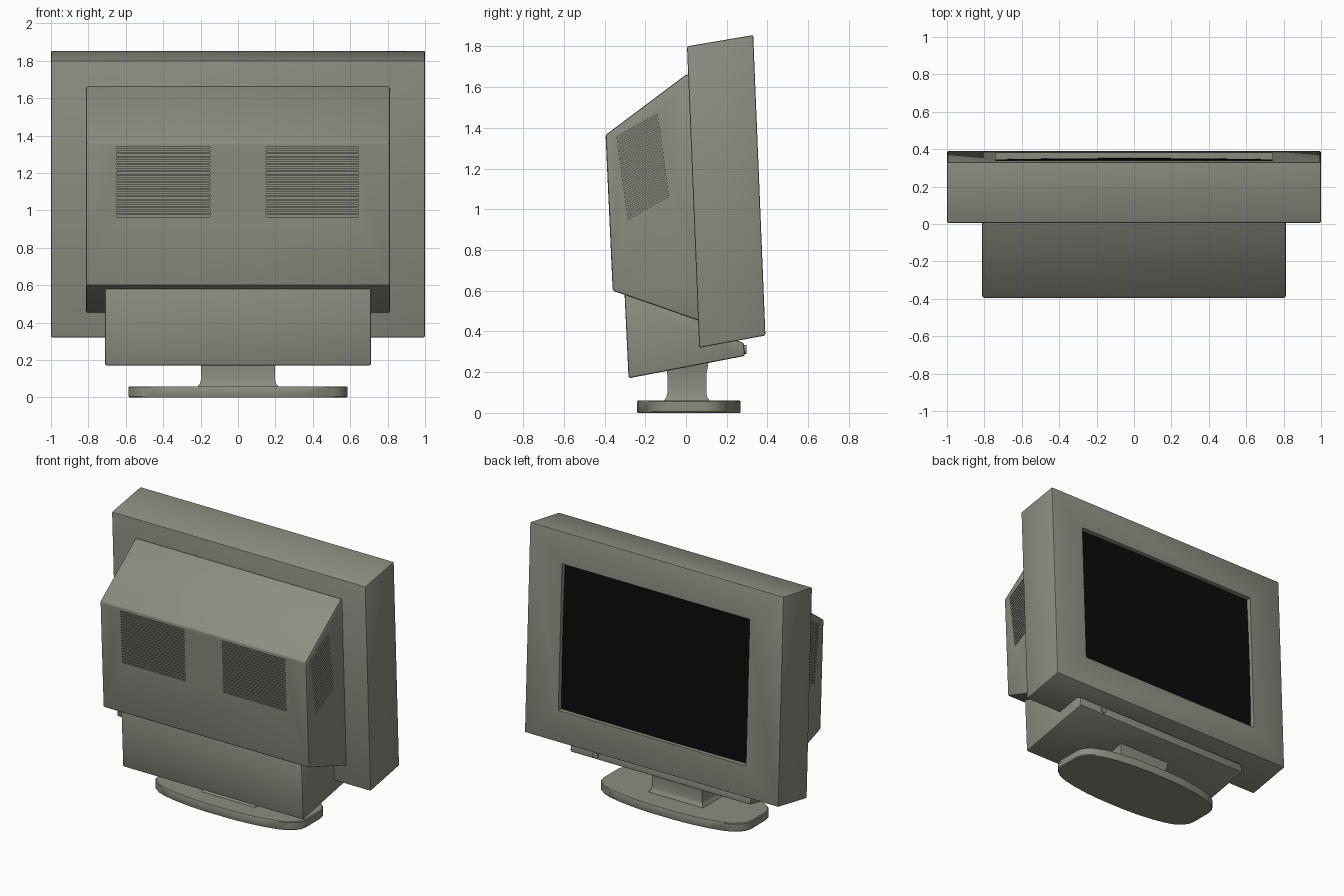
import bpy, bmesh, math
from mathutils import Vector

if "Cube" in bpy.data.objects:
    bpy.data.objects.remove(bpy.data.objects["Cube"])


def material(name, rgb):
    m = bpy.data.materials.new(name)
    m.diffuse_color = (*rgb, 1)
    m.use_nodes = True
    m.node_tree.nodes["Principled BSDF"].inputs["Base Color"].default_value = m.diffuse_color
    return m


GREY = material("warm_grey_plastic", (0.27, 0.265, 0.22))
BLACK = material("black_glass", (0.003, 0.003, 0.003))


def prism(bm, pts, x0, x1):
    """Extrude a (y, z) outline from x0 to x1."""
    a = [bm.verts.new((x0, y, z)) for y, z in pts]
    b = [bm.verts.new((x1, y, z)) for y, z in pts]
    n = len(pts)
    bm.faces.new(a)
    bm.faces.new(b[::-1])
    for i in range(n):
        bm.faces.new((a[i], b[i], b[(i + 1) % n], a[(i + 1) % n]))


def finish(name, bm, mat, bevel=0.0, smooth=True):
    bmesh.ops.recalc_face_normals(bm, faces=bm.faces[:])
    if bevel:
        bmesh.ops.bevel(bm, geom=bm.edges[:], offset=bevel, segments=2,
                        profile=0.5, affect='EDGES')
    me = bpy.data.meshes.new(name)
    bm.to_mesh(me)
    bm.free()
    me.materials.append(mat)
    ob = bpy.data.objects.new(name, me)
    bpy.context.scene.collection.objects.link(ob)
    if smooth:
        shade(ob)
    return ob


def shade(ob):
    bpy.ops.object.select_all(action='DESELECT')
    ob.select_set(True)
    bpy.context.view_layer.objects.active = ob
    bpy.ops.object.shade_smooth_by_angle(angle=math.radians(30))


def cut(ob, cutter_bm):
    """Subtract the cutter and bake the result."""
    c = finish("cutter", cutter_bm, GREY, smooth=False)
    c.hide_render = True
    mod = ob.modifiers.new("cut", 'BOOLEAN')
    mod.object, mod.operation, mod.solver = c, 'DIFFERENCE', 'EXACT'
    bpy.context.view_layer.update()
    dg = bpy.context.evaluated_depsgraph_get()
    me = bpy.data.meshes.new_from_object(ob.evaluated_get(dg))
    ob.modifiers.clear()
    ob.data = me
    bpy.data.objects.remove(c)
    shade(ob)


# Screen surround, with the tilted opening cut into its face
top, low = Vector((0.33, 1.855)), Vector((0.39, 0.38))
down = (low - top).normalized()
out = Vector((-down.y, down.x))


def on_face(t, off):
    return top + down * t + out * off


T0, T1, HX = 0.225, 1.255, 0.74
bm = bmesh.new()
prism(bm, [(0.005, 1.80), top, low, (0.065, 0.32)], -1, 1)
frame = finish("screen_surround", bm, GREY, 0.008)
bm = bmesh.new()
prism(bm, [on_face(T0, 0.05), on_face(T1, 0.05), on_face(T1, -0.038), on_face(T0, -0.038)], -HX, HX)
cut(frame, bm)

# Gently bulging screen
bm = bmesh.new()
N = 16
grid = []
for i in range(N + 1):
    v = 2 * i / N - 1
    row = []
    for j in range(N + 1):
        u = 2 * j / N - 1
        p = on_face((T0 + T1) / 2 + v * (T1 - T0) / 2, -0.036 + 0.007 * (2 - u * u - v * v))
        row.append(bm.verts.new((u * HX, p.x, p.y)))
    grid.append(row)
for i in range(N):
    for j in range(N):
        bm.faces.new((grid[i][j], grid[i][j + 1], grid[i + 1][j + 1], grid[i + 1][j]))
screen = finish("screen", bm, BLACK)
if screen.data.polygons[0].normal.y < 0:
    screen.data.flip_normals()

# Rear housing
bm = bmesh.new()
prism(bm, [(0.005, 1.665), (-0.395, 1.365), (-0.36, 0.60), (0.07, 0.45), (0.1, 0.6), (0.08, 1.6)], -0.812, 0.812)
housing = finish("rear_housing", bm, GREY, 0.01)

# Vent slots: two banks on the back, one bank on each side
bm = bmesh.new()
SLOTS = 20
for i in range(SLOTS):
    z = 0.97 + 0.365 * i / (SLOTS - 1)
    y = -0.395 + 0.035 * (1.365 - z) / 0.765
    h = 0.0045
    for x0, x1 in ((-0.65, -0.15), (0.15, 0.645)):
        prism(bm, [(y - 0.02, z - h), (y + 0.012, z - h), (y + 0.012, z + h), (y - 0.02, z + h)], x0, x1)
    t = i / (SLOTS - 1)
    a = Vector((-0.34, 1.35)).lerp(Vector((-0.285, 0.955)), t)
    b = a + Vector((0.2, 0.113))
    k = Vector((0, h))
    for x0, x1 in ((-0.84, -0.80), (0.80, 0.84)):
        prism(bm, [a - k, b - k, b + k, a + k], x0, x1)
cut(housing, bm)

# Lower box under the housing
bm = bmesh.new()
prism(bm, [(-0.302, 0.59), (-0.282, 0.17), (0.29, 0.28), (0.283, 0.345), (0.1, 0.40), (0.08, 0.59)], -0.712, 0.712)
finish("lower_box", bm, GREY, 0.01)

# Power button on the front of the lower box
bm = bmesh.new()
bmesh.ops.create_cone(bm, cap_ends=True, segments=24, radius1=0.022, radius2=0.022, depth=0.04)
for v in bm.verts:
    v.co = Vector((v.co.x + 0.51, v.co.z + 0.276, v.co.y + 0.311))
finish("power_button", bm, GREY)


def loft(name, rings):
    """Stack closed rings of points, capped at both ends."""
    bm = bmesh.new()
    vs = [[bm.verts.new(p) for p in r] for r in rings]
    n = len(vs[0])
    bm.faces.new(vs[0][::-1])
    bm.faces.new(vs[-1])
    for r0, r1 in zip(vs, vs[1:]):
        for i in range(n):
            bm.faces.new((r0[i], r0[(i + 1) % n], r1[(i + 1) % n], r1[i]))
    return finish(name, bm, GREY)


# Flared stand column
rings = []
for z, g in ((0.05, 0.02), (0.062, 0.016), (0.075, 0.005), (0.095, 0), (0.19, 0), (0.22, 0.006), (0.26, 0.012)):
    hx, y0, y1 = 0.198 + g, -0.092 - g, 0.1 + g
    rings.append([(-hx, y0, z), (hx, y0, z), (hx, y1, z), (-hx, y1, z)])
loft("stand_column", rings)

# Stand foot: bowed long edges, rounded corners, straight short ends
quarter = [(0.585, 0.08), (0.575, 0.12), (0.55, 0.155), (0.51, 0.185), (0.45, 0.208),
           (0.35, 0.23), (0.22, 0.247), (0.1, 0.254)]
loop = quarter + [(-x, y) for x, y in quarter[::-1]]
loop += [(-x, -y) for x, y in loop]
rings = [[(x * s, y * s + 0.014, z) for x, y in loop]
         for z, s in ((0, 0.99), (0.006, 1), (0.055, 1), (0.06, 0.99))]
loft("stand_foot", rings)
